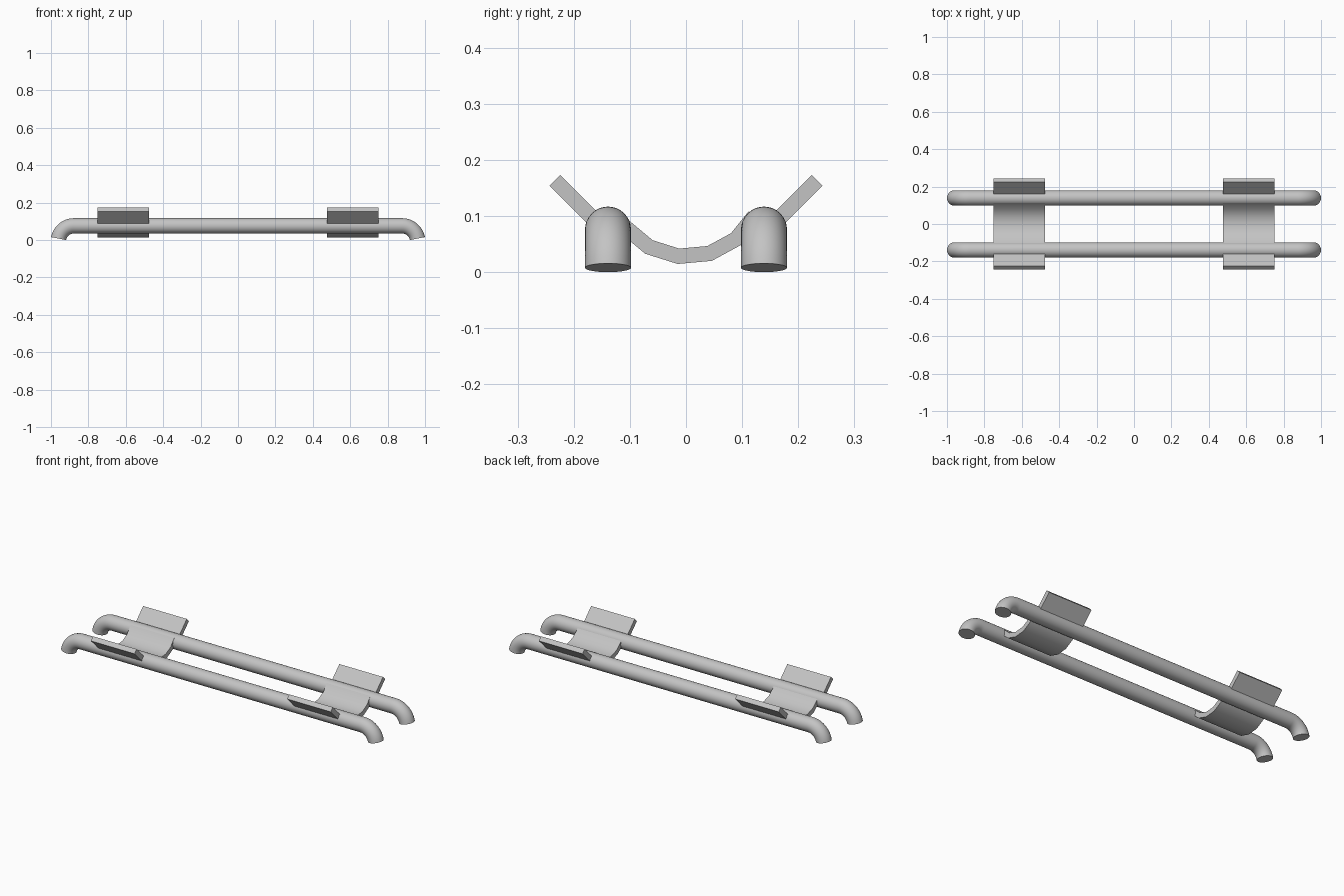
import bpy, bmesh, math
from mathutils import Vector

old = bpy.data.objects.get("Cube")
if old:
    bpy.data.objects.remove(old, do_unlink=True)

GREY = (0.55, 0.55, 0.55, 1)
metal = bpy.data.materials.new("light grey metal")
metal.use_nodes = True
metal.diffuse_color = GREY
metal.node_tree.nodes["Principled BSDF"].inputs["Base Color"].default_value = GREY


def loft(name, rings):
    """Skin a list of closed rings and cap both ends."""
    bm = bmesh.new()
    loops = [[bm.verts.new(p) for p in ring] for ring in rings]
    n = len(loops[0])
    for a, b in zip(loops, loops[1:]):
        for i in range(n):
            j = (i + 1) % n
            bm.faces.new((a[i], a[j], b[j], b[i]))
    bm.faces.new(loops[0])
    bm.faces.new(loops[-1])
    bmesh.ops.recalc_face_normals(bm, faces=bm.faces)
    mesh = bpy.data.meshes.new(name)
    bm.to_mesh(mesh)
    bm.free()
    obj = bpy.data.objects.new(name, mesh)
    bpy.context.collection.objects.link(obj)
    mesh.materials.append(metal)
    bpy.ops.object.select_all(action='DESELECT')
    obj.select_set(True)
    bpy.context.view_layer.objects.active = obj
    bpy.ops.object.shade_smooth_by_angle(angle=math.radians(35))
    return obj


# Rails: straight tubes with both ends bent down
RADIUS, BEND, BEND_X, BEND_Z = 0.041, 0.084, 0.877, -0.008
SIDES, STEPS, SWEEP = 32, 12, math.radians(79)


def rail(name, y):
    half = []
    for k in range(STEPS + 1):
        a = SWEEP * k / STEPS
        ring = []
        for i in range(SIDES):
            t = math.tau * i / SIDES
            d = BEND + RADIUS * math.cos(t)
            ring.append(Vector((BEND_X + d * math.sin(a),
                                y + RADIUS * math.sin(t),
                                BEND_Z + d * math.cos(a))))
        half.append(ring)
    mirrored = [[Vector((-p.x, p.y, p.z)) for p in r] for r in reversed(half)]
    return loft(name, mirrored + half)


# Brackets: bent strips of even thickness running along x
THICK, X_IN, X_OUT = 0.027, 0.477, 0.75


def strip(name, path, side):
    pts = [Vector(p) for p in path]
    rings = []
    for i, p in enumerate(pts):
        before = (p - pts[i - 1]).normalized() if i else None
        after = (pts[i + 1] - p).normalized() if i < len(pts) - 1 else None
        d1, d2 = before or after, after or before
        tangent = (d1 + d2).normalized()
        normal = Vector((-tangent.y, tangent.x))
        off = normal * (THICK / 2 / tangent.dot(d1))
        rings.append([(side * x, q.x, q.y) for x, q in
                      ((X_IN, p + off), (X_OUT, p + off),
                       (X_OUT, p - off), (X_IN, p - off))])
    return loft(name, rings)


rail("front_rail", -0.139)
rail("back_rail", 0.139)

TROUGH = [(-0.123, 0.097), (-0.108, 0.08), (-0.066, 0.045), (-0.0135, 0.0285),
          (0.042, 0.0335), (0.089, 0.059), (0.122, 0.1)]
for side, label in ((1, "left"), (-1, "right")):
    strip(label + "_trough", TROUGH, side)
    for f, end in ((-1, "front"), (1, "back")):
        strip(f"{label}_{end}_flange",
              [(f * 0.2335, 0.1635), (f * 0.152, 0.082)], side)
